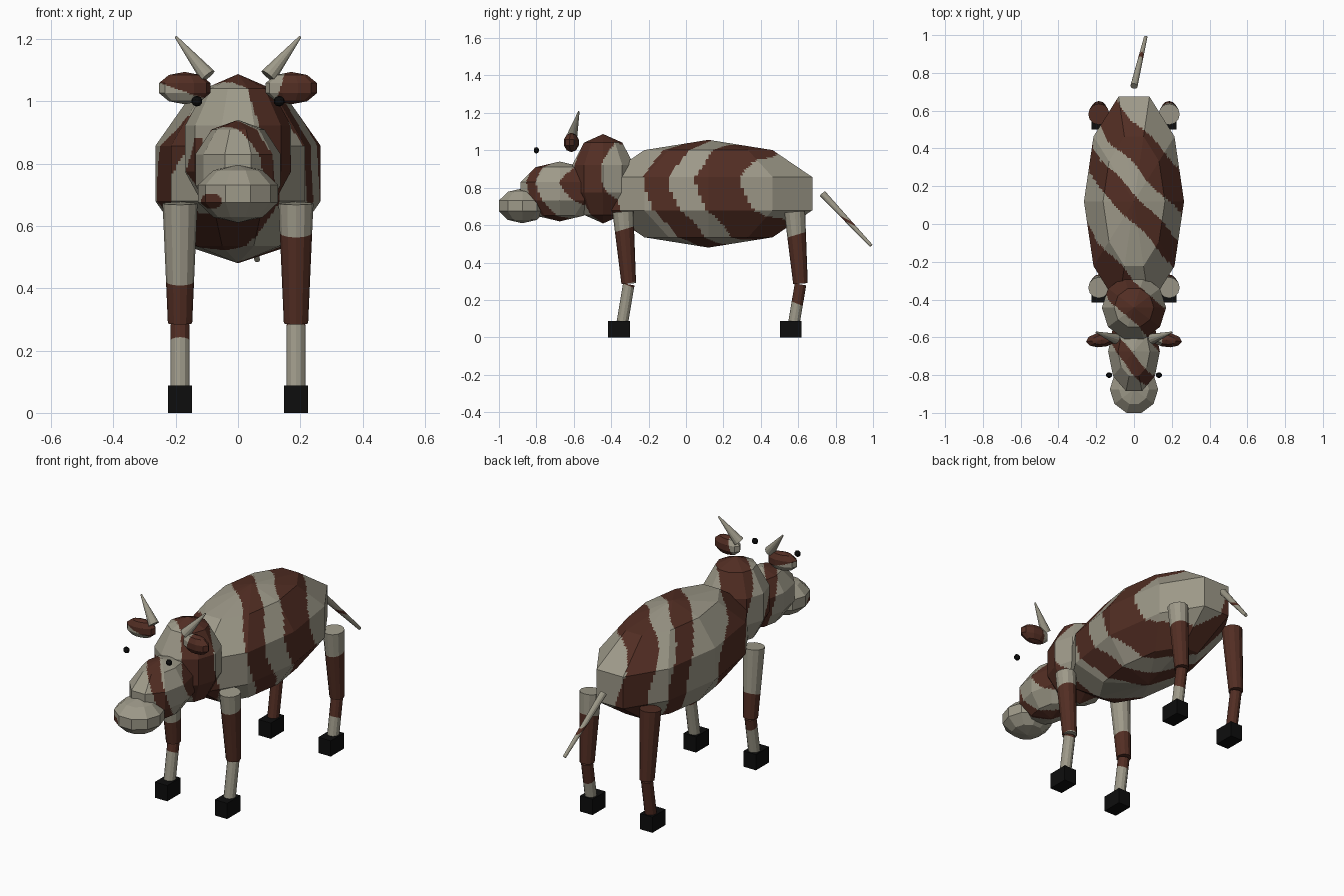
import bpy, bmesh, math
from mathutils import Matrix, Vector

if "Cube" in bpy.data.objects:
    bpy.data.objects.remove(bpy.data.objects["Cube"])


def material(name, rgb):
    m = bpy.data.materials.new(name)
    m.diffuse_color = (*rgb, 1)
    m.use_nodes = True
    m.node_tree.nodes["Principled BSDF"].inputs["Base Color"].default_value = m.diffuse_color
    return m


CREAM = material("cream hide", (0.34, 0.32, 0.25))
BROWN = material("brown hide", (0.085, 0.027, 0.017))
BLACK = material("black", (0.004, 0.004, 0.004))


def finish(name, bm, mats, rule=None):
    """Turn the bmesh into an object; rule(centre) says which faces are brown."""
    bmesh.ops.recalc_face_normals(bm, faces=bm.faces)
    if rule:
        for f in bm.faces:
            f.material_index = int(rule(f.calc_center_median()))
    me = bpy.data.meshes.new(name)
    bm.to_mesh(me)
    bm.free()
    for m in mats:
        me.materials.append(m)
    ob = bpy.data.objects.new(name, me)
    bpy.context.collection.objects.link(ob)
    return ob


def ball(name, centre, half, mats, rule=None, cuts=0, yaw=0.0):
    """Faceted ellipsoid (10 sides, 5 rings) with the given half extents."""
    bm = bmesh.new()
    bmesh.ops.create_uvsphere(bm, u_segments=10, v_segments=5, radius=1)
    s72 = math.sin(math.radians(72))
    size = Vector((half[0] / s72, half[1] / s72 ** 2, half[2]))
    mat = (Matrix.Translation(centre) @ Matrix.Rotation(yaw, 4, 'Z')
           @ Matrix.Diagonal(size).to_4x4() @ Matrix.Rotation(math.pi / 2, 4, 'Z'))
    bmesh.ops.transform(bm, matrix=mat, verts=bm.verts)
    if cuts:  # fine flat grid so the hide pattern can follow curves
        bmesh.ops.subdivide_edges(bm, edges=bm.edges[:], cuts=cuts, use_grid_fill=True)
    return finish(name, bm, mats, rule)


def tube(name, a, b, ra, rb, mats=(CREAM,), band=None, slant=0.0, sides=12):
    """Tapered tube from a to b, brown between the two heights of band."""
    a, b = Vector(a), Vector(b)
    bm = bmesh.new()
    bmesh.ops.create_cone(bm, cap_ends=True, segments=sides, radius1=ra, radius2=rb,
                          depth=(b - a).length)
    rot = (b - a).to_track_quat('Z', 'Y').to_matrix().to_4x4()
    bmesh.ops.transform(bm, matrix=Matrix.Translation((a + b) / 2) @ rot, verts=bm.verts)
    rule = None
    if band:
        mid = (a + b) / 2
        height = lambda p: p.z + slant * (p.y - mid.y)
        for h in band:
            bmesh.ops.bisect_plane(bm, geom=bm.verts[:] + bm.edges[:] + bm.faces[:],
                                   plane_co=(mid.x, mid.y, h), plane_no=(0, slant, 1))
        rule = lambda p: band[0] < height(p) < band[1]
    return finish(name, bm, mats, rule)


# Diagonal hide stripes: ranges across the stripe direction
STRIPES = ((-0.80, -0.70), (-0.54, -0.30), (-0.01, 0.15), (0.30, 0.54))


def striped(p):
    c = p.y + 1.1 * p.x - 0.25 * max(0, 1 - p.z)
    c += 0.018 * math.sin(16 * p.z + 5 * p.x) + 0.012 * math.sin(13 * (p.y - p.x))
    return any(lo < c < hi for lo, hi in STRIPES)


def muzzle_spot(p):
    return p.y < -0.9 and ((p.x + 0.085) / 0.034) ** 2 + ((p.z - 0.68) / 0.025) ** 2 < 1


HIDE = (CREAM, BROWN)

# Trunk, neck, head and muzzle
ball("body", (0, 0.12, 0.768), (0.265, 0.555, 0.288), HIDE, striped, 17)
ball("neck", (0, -0.443, 0.848), (0.17, 0.165, 0.239), HIDE, striped, 10)
ball("head", (0, -0.675, 0.78), (0.137, 0.21, 0.16), HIDE, striped, 10)
ball("muzzle", (0, -0.875, 0.703), (0.128, 0.125, 0.093), HIDE, muzzle_spot, 9)

# Ears, horns and eyes
for side, s in (("left", -1), ("right", 1)):
    if s < 0:
        ear_rule = lambda p: p.z > 1.03 - 0.35 * (p.x + 0.17)
    else:
        ear_rule = lambda p: p.x > 0.135 + 0.3 * (p.z - 1.04)
    ball(side + "_ear", (s * 0.171, -0.613, 1.042), (0.083, 0.037, 0.052), HIDE,
         ear_rule, 6, yaw=-0.12 * s)
    tube(side + "_horn", (s * 0.097, -0.608, 1.08), (s * 0.2, -0.573, 1.207), 0.028, 0.004)
    ball(side + "_eye", (s * 0.132, -0.8, 1.0), (0.017, 0.014, 0.017), (BLACK,))

# Legs: brown height range for each one
BANDS = {("front", -1): (0.235, 0.42), ("front", 1): (0.283, 0.58),
         ("back", -1): (-1, 2), ("back", 1): (0.18, 0.55)}
for (end, s), band in BANDS.items():
    y = 0.0 if end == "front" else 0.918
    x = s * 0.186
    name = end + ("_left" if s < 0 else "_right")
    tube(name + "_upper_leg", (x, y - 0.337, 0.672), (x, y - 0.306, 0.287), 0.056, 0.039,
         HIDE, band, -0.3)
    tube(name + "_lower_leg", (x, y - 0.306, 0.283), (x, y - 0.342, 0.07), 0.031, 0.031,
         HIDE, band, 0.4)
    bm = bmesh.new()
    bmesh.ops.create_cube(bm, size=1)
    bmesh.ops.transform(bm, verts=bm.verts, matrix=Matrix.Translation((x, y - 0.358, 0.044))
                        @ Matrix.Diagonal((0.077, 0.117, 0.088, 1)))
    finish(name + "_hoof", bm, (BLACK,))

# Tail with a small brown ring
tube("tail", (0, 0.73, 0.768), (0.062, 0.99, 0.49), 0.019, 0.009, HIDE, (0.617, 0.632), 0.5)
